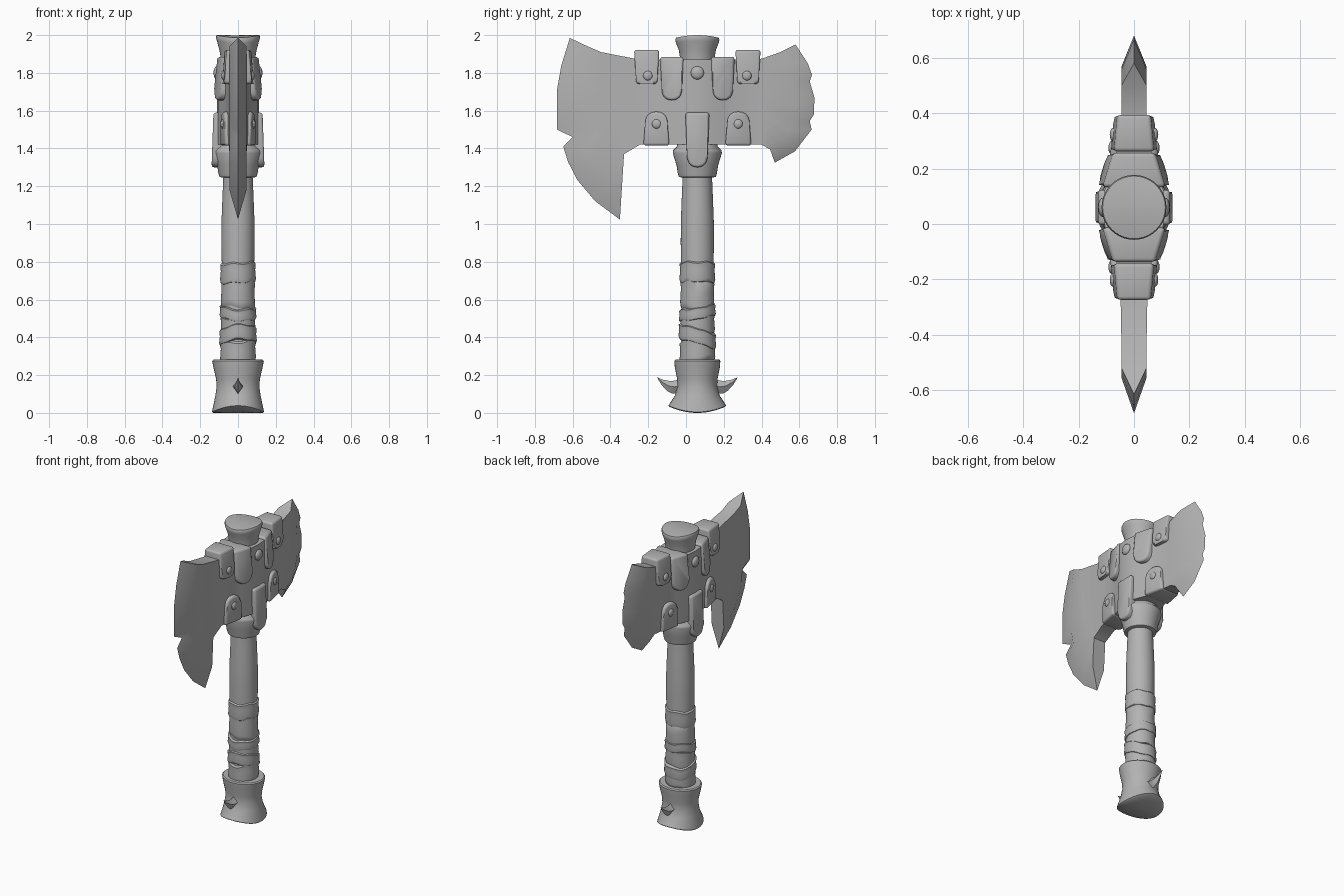
import bpy, bmesh
from math import sin, cos, pi

if "Cube" in bpy.data.objects:
    bpy.data.objects.remove(bpy.data.objects["Cube"])

AXIS = 0.06  # the shaft stands slightly behind the middle
parts = []

grey = bpy.data.materials.new("plain_grey")
grey.use_nodes = True
grey.diffuse_color = (0.45, 0.45, 0.45, 1)
grey.node_tree.nodes["Principled BSDF"].inputs["Base Color"].default_value = grey.diffuse_color


def finish(bm, name):
    bmesh.ops.recalc_face_normals(bm, faces=bm.faces)
    mesh = bpy.data.meshes.new(name)
    bm.to_mesh(mesh)
    bm.free()
    mesh.materials.append(grey)
    obj = bpy.data.objects.new(name, mesh)
    bpy.context.collection.objects.link(obj)
    parts.append(obj)


def loft(name, rings):
    """Skin a list of closed rings and cap both ends."""
    bm = bmesh.new()
    rows = [[bm.verts.new(p) for p in ring] for ring in rings]
    n = len(rows[0])
    for a, b in zip(rows, rows[1:]):
        for i in range(n):
            j = (i + 1) % n
            bm.faces.new((a[i], a[j], b[j], b[i]))
    bm.faces.new(rows[0])
    bm.faces.new(rows[-1])
    finish(bm, name)


def lathe(name, profile, warp=lambda x, y, z: z, sides=40):
    """Revolve (x radius, y radius, z) rings around the shaft."""
    rings = []
    for rx, ry, z in profile:
        ring = []
        for i in range(sides):
            x, y = rx * cos(2 * pi * i / sides), ry * sin(2 * pi * i / sides)
            ring.append((x, y + AXIS, warp(x, y, z)))
        rings.append(ring)
    loft(name, rings)


def lerp(points, t):
    """Point at parameter t (0 to 1) along a list of points."""
    s = t * (len(points) - 1)
    i = min(int(s), len(points) - 2)
    return [a + (b - a) * (s - i) for a, b in zip(points[i], points[i + 1])]


def half_width(y):
    """Head thickness: swollen around the shaft, thin towards the blades."""
    steps = [(0, 0.112), (0.07, 0.105), (0.14, 0.078), (0.22, 0.058), (0.34, 0.045)]
    d = abs(y - AXIS)
    for (a, wa), (b, wb) in zip(steps, steps[1:]):
        if d <= b:
            return wa + (wb - wa) * (d - a) / (b - a)
    return 0.045


# Double blade: columns running from one cutting edge to the other
big_edge = [(-.615, 1.985), (-.66, 1.84), (-.683, 1.71), (-.683, 1.5), (-.60, 1.46),
            (-.65, 1.41), (-.625, 1.33), (-.577, 1.235), (-.48, 1.12), (-.35, 1.024)]
small_edge = [(.58, 1.95), (.645, 1.85), (.667, 1.79), (.655, 1.755), (.68, 1.67),
              (.677, 1.58), (.655, 1.545), (.665, 1.5), (.577, 1.385), (.47, 1.325)]
columns = [big_edge,
           [(-.52, 1.94), (-.56, 1.72), (-.54, 1.45), (-.47, 1.28), (-.34, 1.18)],
           [(-.45, 1.91), (-.43, 1.6), (-.328, 1.37)]]
for y in (-.245, -.15, -.08, -.01, .06, .13, .20, .27):
    columns.append([(y, 1.87), (y, 1.42)])
columns += [[(.40, 1.875), (.40, 1.42)],
            [(.50, 1.91), (.565, 1.78), (.57, 1.58), (.53, 1.46), (.445, 1.395)],
            small_edge]

bm = bmesh.new()
count = len(big_edge)
sides = []
for sign in (1, -1):
    grid = []
    for k, col in enumerate(columns):
        row = []
        for i in range(count):
            y, z = lerp(col, i / (count - 1))
            thick = 0 if k in (0, len(columns) - 1) else half_width(y)
            row.append(bm.verts.new((sign * thick, y, z)))
        grid.append(row)
    for a, b in zip(grid, grid[1:]):
        for i in range(count - 1):
            bm.faces.new((a[i], a[i + 1], b[i + 1], b[i]))
    sides.append(grid)
for i in (0, count - 1):  # upper and lower rims
    for k in range(len(columns) - 1):
        l, r = sides
        bm.faces.new((l[k][i], l[k + 1][i], r[k + 1][i], r[k][i]))
bmesh.ops.remove_doubles(bm, verts=bm.verts, dist=0.0005)
finish(bm, "double_blade")


def strap(name, y, z_open, z_end, width, wide, slope, flare, roundness):
    """Clamp folded over the head; one end open, the other a rounded tongue."""
    way = 1 if z_end > z_open else -1
    height = abs(z_end - z_open)
    outline = [(-width / 2, 0), (width / 2, 0)]
    for i in range(13):
        t = pi * i / 12
        c, s = cos(t), sin(t)
        square = 0.4 if roundness < 0.05 else 0.9
        outline.append((width * 0.43 * abs(c) ** square * (1 if c > 0 else -1),
                        height - roundness + roundness * abs(s) ** square))
    bm = bmesh.new()
    caps = []
    for sign in (1, -1):
        caps.append([bm.verts.new((sign * (wide + slope * u + flare * v / height),
                                   y + u, z_open + way * v)) for u, v in outline])
        bm.faces.new(caps[-1])
    rim = []
    for i in range(len(outline)):
        j = (i + 1) % len(outline)
        rim.append(bm.faces.new((caps[0][i], caps[0][j], caps[1][j], caps[1][i])))
    edges = {e for e in bm.edges if any(f not in rim for f in e.link_faces)}
    edges |= {e for e in rim[0].edges}
    bmesh.ops.bevel(bm, geom=list(edges), offset=0.014, segments=3, profile=0.5, affect='EDGES')
    finish(bm, name)


def stud(name, x, y, z, size):
    bm = bmesh.new()
    bmesh.ops.create_uvsphere(bm, u_segments=16, v_segments=10, radius=size)
    for v in bm.verts:
        v.co = (x + v.co.x * 0.5, y + v.co.y, z + v.co.z)
    finish(bm, name)


# Clamps in mirrored pairs, plus the central one over the collar
for side, label in ((-1, "front"), (1, "back")):
    strap(label + "_upper_outer_clamp", AXIS + side * .268, 1.922, 1.74, .134, .066,
          -side * .09, .012, .04)
    strap(label + "_upper_inner_clamp", AXIS + side * .135, 1.885, 1.655, .125, .094,
          -side * .3, .022, .06)
    strap(label + "_lower_clamp", AXIS + side * .217, 1.415, 1.595, .138, .082,
          -side * .2, .0, .06)
    for x in (-1, 1):
        stud(label + "_upper_stud", x * .075, AXIS + side * .262, 1.785, .025)
        stud(label + "_lower_stud", x * .08, AXIS + side * .215, 1.53, .025)
strap("central_clamp", AXIS, 1.59, 1.30, .128, .13, 0, .01, .065)
for x in (-1, 1):
    stud("head_stud", x * .112, AXIS, 1.80, .035)

# Shaft, collar and flared cap
lathe("shaft", [(r, r, z) for r, z in ((.085, .2), (.085, .75), (.088, .9), (.087, 1.02),
                                       (.082, 1.15), (.077, 1.27), (.08, 1.9))])
lathe("collar", [(r, r, z) for r, z in ((.08, 1.245), (.098, 1.25), (.104, 1.27), (.11, 1.31),
                                        (.13, 1.375), (.128, 1.39), (.108, 1.41),
                                        (.10, 1.46))])
lathe("cap", [(r, r, z) for r, z in ((.088, 1.8), (.09, 1.87), (.098, 1.92), (.112, 1.97),
                                     (.117, 1.99), (.113, 2.0), (.05, 2.0))],
      lambda x, y, z: z - 1.1 * y * y if z > 1.95 else z)

# Grip: overlapping tilted wrappings
wraps = [(.685, .80, .093, .10, 0), (.54, .72, .089, -.2, 1), (.50, .565, .096, .18, 2),
         (.40, .53, .091, -.2, 4), (.36, .445, .098, .3, 5), (.26, .40, .093, .2, 1)]
for lo, hi, r, tilt, turn in wraps:
    lathe("grip_wrap",
          [(r + d, r + d, lo + (hi - lo) * t)
           for d, t in ((-.012, 0), (-.002, .05), (.002, .2), (-.002, .6), (.001, .9), (-.012, 1))],
          lambda x, y, z: z + tilt * (x * cos(turn) + y * sin(turn))
          + .006 * sin(50 * x + turn) * cos(40 * y))

# Pommel with a curved foot
lathe("pommel", [(.09, .09, .282), (.13, .116, .282), (.137, .122, .275), (.13, .119, .24),
                 (.116, .107, .18), (.113, .106, .14), (.12, .118, .09), (.136, .15, .015),
                 (.137, .153, .005), (.13, .145, 0), (.07, .08, 0), (.01, .01, 0)],
      lambda x, y, z: z + 1.5 * y * y * max(0, 1 - z / .1))

# Small upturned horns on the pommel
for side, label in ((-1, "front"), (1, "back")):
    path = [(.08, .145, .042), (.12, .138, .036), (.15, .142, .026), (.185, .162, .013),
            (.212, .187, .001)]
    loft(label + "_horn",
         [[(s * .7 * cos(i * pi / 2), AXIS + side * (out - s * .4 * sin(i * pi / 2)),
            z + s * sin(i * pi / 2)) for i in range(4)] for out, z, s in path])

# Soft shading that keeps the hard edges
bpy.ops.object.select_all(action='DESELECT')
for obj in parts:
    obj.select_set(True)
bpy.context.view_layer.objects.active = parts[0]
bpy.ops.object.shade_smooth_by_angle(angle=0.7)
